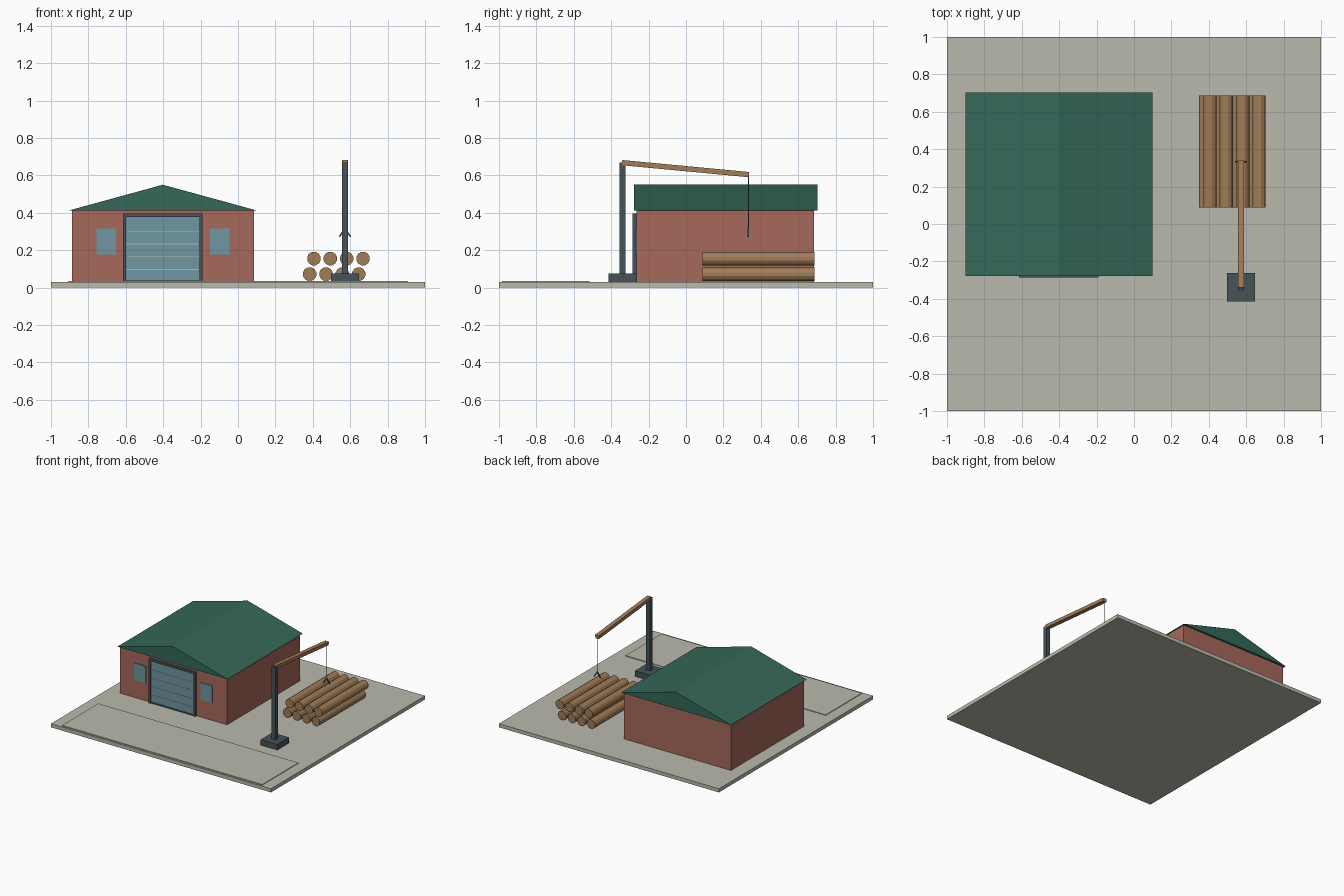
import bpy, bmesh, math
from mathutils import Vector

if "Cube" in bpy.data.objects:
    bpy.data.objects.remove(bpy.data.objects["Cube"])


def material(name, rgb):
    m = bpy.data.materials.new(name)
    lin = [((c / 255 + 0.055) / 1.055) ** 2.4 for c in rgb]
    m.diffuse_color = (*lin, 1)
    m.use_nodes = True
    m.node_tree.nodes["Principled BSDF"].inputs["Base Color"].default_value = m.diffuse_color
    return m


CONCRETE = material("concrete", (186, 186, 174))
BRICK = material("brick red", (166, 104, 90))
GREEN = material("roof green", (52, 104, 88))
STEEL = material("dark steel", (70, 82, 88))
GLASS = material("blue grey", (110, 150, 162))
WOOD = material("wood", (160, 125, 88))


def finish(name, bm, mat):
    bmesh.ops.recalc_face_normals(bm, faces=bm.faces)
    mesh = bpy.data.meshes.new(name)
    bm.to_mesh(mesh)
    bm.free()
    mesh.materials.append(mat)
    ob = bpy.data.objects.new(name, mesh)
    bpy.context.collection.objects.link(ob)
    return ob


def box(name, mat, x, y, z):
    """Box from (min, max) pairs."""
    bm = bmesh.new()
    bmesh.ops.create_cube(bm, size=1)
    for v in bm.verts:
        v.co = [(a + b) / 2 + c * (b - a) for (a, b), c in zip((x, y, z), v.co)]
    return finish(name, bm, mat)


def bar(name, mat, p, q, width, height):
    """Rectangular bar between two points."""
    p, q = Vector(p), Vector(q)
    ob = box(name, mat, (-width / 2, width / 2), (-height / 2, height / 2),
             (-(q - p).length / 2, (q - p).length / 2))
    ob.location = (p + q) / 2
    ob.rotation_mode = 'QUATERNION'
    ob.rotation_quaternion = (q - p).to_track_quat('Z', 'Y')
    return ob


def extrude_y(name, mat, profile, y0, y1):
    """Solid from an xz profile pulled along y."""
    bm = bmesh.new()
    f = bm.faces.new([bm.verts.new((x, y0, z)) for x, z in profile])
    ext = bmesh.ops.extrude_face_region(bm, geom=[f])
    for v in ext["geom"]:
        if isinstance(v, bmesh.types.BMVert):
            v.co.y = y1
    return finish(name, bm, mat)


# Ground slab and driveway
box("yard_slab", CONCRETE, (-1, 1), (-1, 1), (0, 0.03))
box("driveway", CONCRETE, (-0.91, 0.91), (-0.985, -0.515), (0.03, 0.035))

# Building
box("building_walls", BRICK, (-0.888, 0.086), (-0.265, 0.685), (0.03, 0.415))
extrude_y("gable_roof", GREEN, [(-0.902, 0.413), (0.098, 0.413), (-0.402, 0.55)],
          -0.278, 0.702)

# Door frame, door and its panel joints
for i, x in enumerate((-0.615, -0.207)):
    box(f"door_jamb_{i}", STEEL, (x, x + 0.017), (-0.285, -0.262), (0.03, 0.395))
box("door_lintel", STEEL, (-0.615, -0.19), (-0.285, -0.262), (0.378, 0.395))
box("door_threshold", STEEL, (-0.598, -0.207), (-0.278, -0.262), (0.03, 0.04))
box("roller_door", GLASS, (-0.598, -0.207), (-0.274, -0.262), (0.04, 0.378))
for i in range(4):
    z = 0.097 + 0.068 * i
    box(f"door_joint_{i}", CONCRETE, (-0.595, -0.21), (-0.277, -0.272), (z - 0.002, z + 0.002))

# Windows on both sides of the door
for side, x in (("left", -0.757), ("right", -0.15)):
    box(f"window_{side}", GLASS, (x, x + 0.104), (-0.271, -0.264), (0.177, 0.315))

# Crane with cable and grapple
CX, TIP = 0.572, 0.337
box("crane_base", STEEL, (0.497, 0.648), (-0.415, -0.262), (0.03, 0.076))
box("crane_post", STEEL, (CX - 0.017, CX + 0.017), (-0.356, -0.324), (0.07, 0.67))
bar("crane_boom", WOOD, (CX, -0.342, 0.668), (CX, TIP, 0.604), 0.034, 0.028)
bar("crane_cable", STEEL, (CX, TIP - 0.003, 0.6), (CX, TIP - 0.003, 0.305), 0.004, 0.004)
for s in (-1, 1):
    bar(f"grapple_arm_{s}", STEEL, (CX, TIP - 0.003, 0.315),
        (CX + s * 0.03, TIP - 0.003, 0.272), 0.008, 0.008)

# Two rows of stacked logs
R = 0.037
for row, (x0, z) in enumerate(((0.383, 0.072), (0.406, 0.155))):
    for i in range(4):
        x = x0 + 0.0875 * i
        ring = [(x + R * math.cos(math.tau * (k + 0.5) / 12),
                 z + R * math.sin(math.tau * (k + 0.5) / 12)) for k in range(12)]
        extrude_y(f"log_{row}_{i}", WOOD, ring, 0.087, 0.687)
